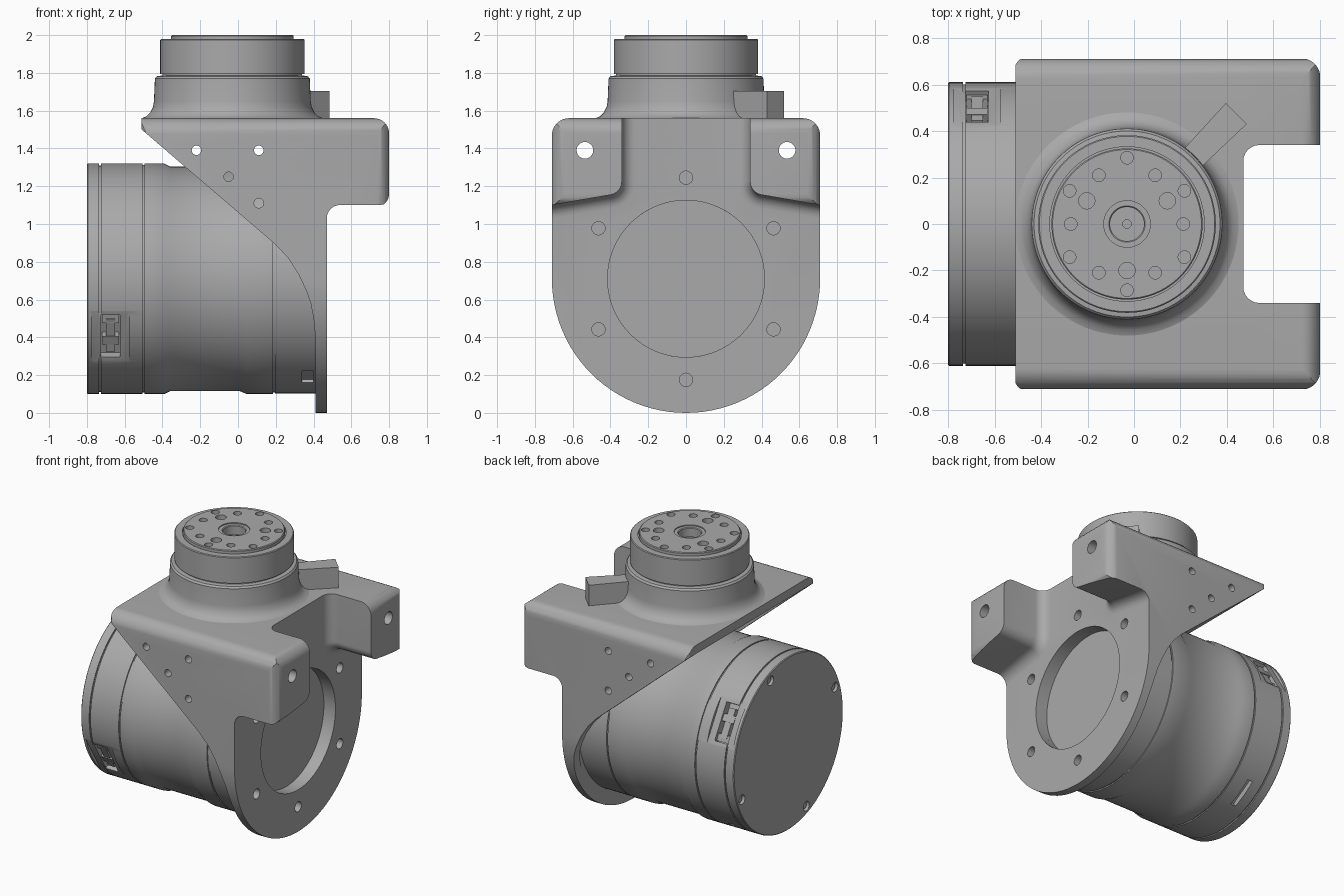
import bpy
import bmesh
from math import sin, cos, tan, pi, radians
from mathutils import Matrix, Vector

cube = bpy.data.objects.get("Cube")
if cube:
    bpy.data.objects.remove(cube, do_unlink=True)

grey = bpy.data.materials.new("machined_grey")
grey.use_nodes = True
grey.diffuse_color = (0.4, 0.4, 0.4, 1)
grey.node_tree.nodes["Principled BSDF"].inputs["Base Color"].default_value = (0.4, 0.4, 0.4, 1)

AXIS_Z = 0.71   # height of the lying motor axis
NECK_X = -0.03  # position of the upright output axis


def place(axis, a, b, t):
    """Put profile coordinates (a, b) at distance t along the named axis."""
    return {"x": (t, a, b), "y": (a, t, b), "z": (a, b, t)}[axis]


def finish(name, bm):
    bmesh.ops.recalc_face_normals(bm, faces=bm.faces[:])
    mesh = bpy.data.meshes.new(name)
    bm.to_mesh(mesh)
    bm.free()
    mesh.materials.append(grey)
    obj = bpy.data.objects.new(name, mesh)
    bpy.context.collection.objects.link(obj)
    return obj


def rounded(corners, steps=8):
    """Outline from (a, b, radius) corners, filleting those with a radius."""
    out = []
    for i, (a, b, r) in enumerate(corners):
        p = Vector((a, b))
        if not r:
            out.append(p)
            continue
        u = (Vector(corners[i - 1][:2]) - p).normalized()
        v = (Vector(corners[(i + 1) % len(corners)][:2]) - p).normalized()
        half = u.angle(v) / 2
        centre = p + (u + v).normalized() * (r / sin(half))
        start, end = p + u * (r / tan(half)) - centre, p + v * (r / tan(half)) - centre
        for k in range(steps + 1):
            f = k / steps
            out.append(centre + (start * (1 - f) + end * f).normalized() * r)
    return out


def prism(name, outline, axis, low, high, cap_bevel=0):
    bm = bmesh.new()
    ends = [[bm.verts.new(place(axis, p[0], p[1], t)) for p in outline] for t in (low, high)]
    cap = bm.faces.new(ends[0])
    bm.faces.new(ends[1][::-1])
    n = len(outline)
    for i in range(n):
        j = (i + 1) % n
        bm.faces.new((ends[0][i], ends[0][j], ends[1][j], ends[1][i]))
    bmesh.ops.recalc_face_normals(bm, faces=bm.faces[:])
    if cap_bevel:
        bmesh.ops.bevel(bm, geom=list(cap.edges), offset=cap_bevel, segments=6,
                        profile=0.5, affect="EDGES", clamp_overlap=False)
    return finish(name, bm)


def circle(a, b, r, n=32):
    return [(a + r * cos(2 * pi * k / n), b + r * sin(2 * pi * k / n)) for k in range(n)]


def lathe(name, profile, axis, centre):
    """Spin (radius, distance) points around an axis."""
    bm = bmesh.new()
    verts = [bm.verts.new(place(axis, r, 0, t)) for r, t in profile]
    edges = [bm.edges.new(pair) for pair in zip(verts, verts[1:])]
    bmesh.ops.spin(bm, geom=verts + edges, cent=(0, 0, 0), axis=place(axis, 0, 0, 1),
                   angle=2 * pi, steps=112)
    bmesh.ops.remove_doubles(bm, verts=bm.verts[:], dist=0.0001)
    bmesh.ops.translate(bm, verts=bm.verts[:], vec=centre)
    return finish(name, bm)


def radial_box(name, angle, x, r, size):
    """Box on the motor wall; size is along the axis, outward, and around."""
    bm = bmesh.new()
    turn = Matrix.Translation((0, 0, AXIS_Z)) @ Matrix.Rotation(radians(angle), 4, "X")
    bmesh.ops.create_cube(bm, size=1, matrix=turn @ Matrix.Translation((x, r, 0))
                          @ Matrix.Diagonal((*size, 1)))
    return finish(name, bm)


def combine(target, tools, operation="DIFFERENCE"):
    for tool in tools:
        tool.hide_render = True
        mod = target.modifiers.new("cut", "BOOLEAN")
        mod.operation, mod.solver, mod.object = operation, "EXACT", tool
        bpy.context.view_layer.objects.active = target
        bpy.ops.object.modifier_apply(modifier=mod.name)
        bpy.data.objects.remove(tool, do_unlink=True)


def u_shape(half, top, corner):
    """Flat-topped outline with a round bottom around the motor axis."""
    arc = [(half * cos(a), AXIS_Z + half * sin(a), 0)
           for a in (-pi * k / 48 for k in range(49))]
    return rounded([(-half, top, corner), (half, top, corner)] + arc)


# Bracket: side, front and top outlines intersected, then hollowed
bracket = prism("bracket", rounded([
    (-0.51, 1.5, 0), (-0.51, 1.56, 0), (0.8, 1.56, 0.08), (0.8, 1.09, 0.07), (0.6, 1.09, 0),
    (0.6, -0.1, 0), (0.41, -0.1, 0), (0.41, 0.4, 0), (0.4, 0.5, 0), (0.385, 0.58, 0),
    (0.36, 0.65, 0), (0.32, 0.735, 0), (0.265, 0.82, 0), (0.2, 0.89, 0)]), "y", -0.9, 0.9)
combine(bracket, [
    prism("front_outline", u_shape(0.71, 1.56, 0.09), "x", -1, 1),
    prism("top_outline", rounded([(-0.515, -0.72, 0.06), (0.801, -0.712, 0.08),
                                  (0.801, 0.712, 0.08), (-0.515, 0.72, 0.06)]), "z", -1, 3),
], "INTERSECT")
ear_gap = rounded([(-0.34, 2, 0), (-0.34, 1.165, 0.07), (-0.8, 1.085, 0), (-0.8, -0.3, 0),
                   (0.8, -0.3, 0), (0.8, 1.085, 0), (0.34, 1.165, 0.07), (0.34, 2, 0)])
drills = [prism("flange_bore", circle(0, AXIS_Z, 0.415, 96), "x", 0.3, 0.6)]
for k in range(6):
    a = pi / 6 + k * pi / 3
    drills.append(prism("flange_hole", circle(0.535 * cos(a), AXIS_Z + 0.535 * sin(a), 0.035),
                        "x", 0.3, 0.6))
for side in (-1, 1):
    drills.append(prism("ear_hole", circle(side * 0.535, 1.39, 0.044), "x", 0.3, 1))
for x, z in ((-0.22, 1.39), (0.11, 1.39), (-0.05, 1.25), (0.11, 1.11)):
    drills.append(prism("wall_hole", circle(x, z, 0.025), "y", -1, 1))
combine(bracket, [prism("ear_gap", ear_gap, "x", 0.47, 1.2, 0.07),
                  prism("cavity", u_shape(0.645, 1.5, 0.05), "x", -1, 0.41)] + drills)

# Lying motor with grooves, waist and recessed end face
motor = lathe("motor_body", [
    (0, -0.8), (0.605, -0.8), (0.61, -0.795), (0.61, -0.735), (0.6, -0.735), (0.6, -0.725),
    (0.61, -0.725), (0.61, -0.505), (0.602, -0.505), (0.602, -0.495), (0.61, -0.495),
    (0.61, -0.39), (0.595, -0.36), (0.595, 0.01), (0.61, 0.045), (0.61, 0.185),
    (0.602, 0.185), (0.602, 0.195), (0.608, 0.195), (0.608, 0.41), (0.415, 0.41),
    (0.415, 0.38), (0, 0.38)], "x", (0, 0, AXIS_Z))
cuts = [radial_box("cable_slot", -58, -0.63, 0.61, (0.04, 0.08, 0.2)),
        radial_box("edge_notch", 239, 0.37, 0.61, (0.06, 0.05, 0.12))]
for angle in (31, 211):
    cuts.append(radial_box("connector_flat", angle, -0.675, 0.64, (0.2, 0.1, 0.32)))
    cuts.append(radial_box("connector_pocket", angle, -0.675, 0.6, (0.1, 0.12, 0.26)))
screws = []
for k in range(4):
    a = radians(69 + 90 * k)
    y, z = 0.555 * cos(a), AXIS_Z + 0.555 * sin(a)
    cuts.append(prism("screw_recess", circle(y, z, 0.033), "x", -0.9, -0.77))
    screws.append(prism("end_screw", circle(y, z, 0.024), "x", -0.785, -0.75))
combine(motor, cuts)

# Plugs inside the connector pockets
for angle in (31, 211):
    radial_box("connector_plug", angle, -0.675, 0.55, (0.05, 0.06, 0.2))
    for offset in (-10, 3):
        radial_box("connector_block", angle + offset, -0.675, 0.56, (0.09, 0.05, 0.05))

# Flared collar on the top plate
lathe("collar", [(0, 1.54), (0.48, 1.54), (0.48, 1.56), (0.455, 1.57), (0.435, 1.59),
                 (0.42, 1.62), (0.415, 1.65), (0.41, 1.77), (0.4, 1.782), (0.38, 1.785),
                 (0, 1.785)], "z", (NECK_X, 0, 0))

# Output drum with drilled face
drum = lathe("output_drum", [
    (0, 1.7), (0.37, 1.7), (0.37, 1.795), (0.382, 1.795), (0.382, 1.975), (0.377, 1.98),
    (0.332, 1.98), (0.332, 1.96), (0.325, 1.96), (0.325, 1.995), (0.32, 2), (0.1, 2),
    (0.1, 1.993), (0.078, 1.993), (0.073, 1.988), (0.073, 1.93), (0.018, 1.93), (0.018, 1.9),
    (0, 1.9)], "z", (NECK_X, 0, 0))
face_holes = []
for count, first, reach, size in ((6, 30, 0.285, 0.027), (6, 0, 0.242, 0.027),
                                  (3, 30, 0.2, 0.035)):
    for k in range(count):
        a = radians(first + 360 * k / count)
        face_holes.append(prism("face_hole", circle(NECK_X + reach * cos(a), reach * sin(a),
                                                    size, 24), "z", 1.94, 2.1))
combine(drum, face_holes)

# Tapered key rib beside the collar
prism("key_rib", [(0.13, 0.23), (0.2, 0.16), (0.485, 0.43), (0.395, 0.52)], "z", 1.53, 1.705)

# Smooth the curved faces while keeping edges crisp
for obj in bpy.context.scene.objects:
    obj.select_set(obj.type == "MESH")
bpy.context.view_layer.objects.active = bracket
bpy.ops.object.shade_smooth_by_angle(angle=radians(30))
